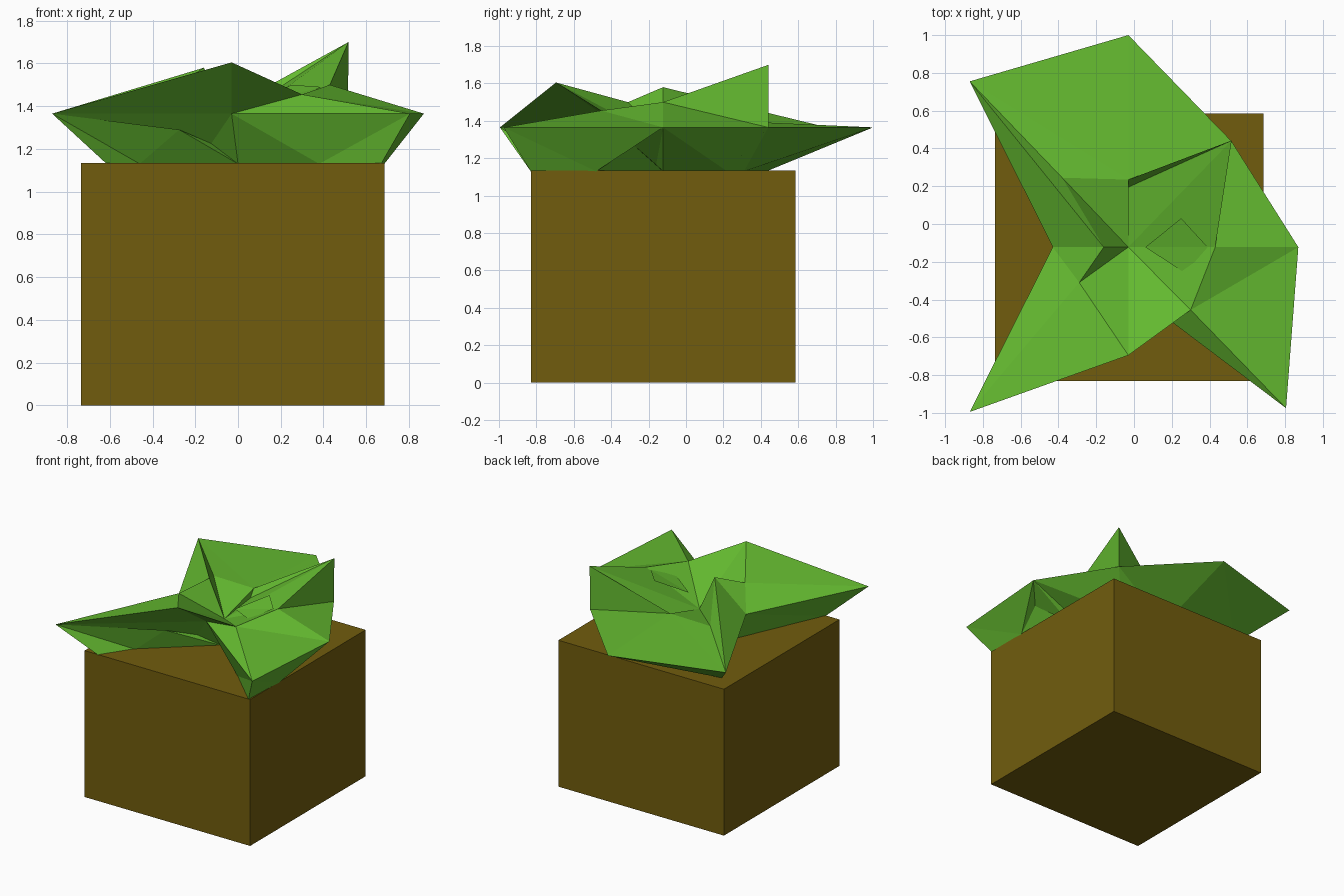
import bpy
import bmesh

default = bpy.data.objects.get("Cube")
if default:
    bpy.data.objects.remove(default, do_unlink=True)


def flat_material(name, color):
    mat = bpy.data.materials.new(name)
    mat.use_nodes = True
    mat.diffuse_color = (*color, 1)
    shader = next(n for n in mat.node_tree.nodes if n.type == "BSDF_PRINCIPLED")
    shader.inputs["Base Color"].default_value = (*color, 1)
    shader.inputs["Roughness"].default_value = 0.9
    return mat


def make_object(name, bm, mat):
    mesh = bpy.data.meshes.new(name)
    bmesh.ops.recalc_face_normals(bm, faces=bm.faces[:])
    bm.to_mesh(mesh)
    bm.free()
    mesh.materials.append(mat)
    obj = bpy.data.objects.new(name, mesh)
    bpy.context.collection.objects.link(obj)


def ring(bm, points, height=None):
    return [bm.verts.new(p if height is None else (*p, height)) for p in points]


def fan(bm, hub, *edge):
    for a, b in zip(edge, edge[1:]):
        bm.faces.new((hub, a, b))


brown = flat_material("earth_brown", (0.165, 0.108, 0.004))
green = flat_material("leaf_green", (0.13, 0.5, 0.03))

# Planter box
CENTER_X, CENTER_Y, TOP, RIM = -0.025, -0.1225, 1.135, 1.365
FOOT = TOP - 0.005
bm = bmesh.new()
bmesh.ops.create_cube(bm, size=1)
bmesh.ops.scale(bm, vec=(1.42, 1.415, TOP), verts=bm.verts[:])
bmesh.ops.translate(bm, vec=(CENTER_X, CENTER_Y, TOP / 2), verts=bm.verts[:])
make_object("planter_box", bm, brown)

# Leaf crown: a crumpled eight-sided shell, rings run counter-clockwise from +x
bm = bmesh.new()
upper = ring(bm, [(0.43, CENTER_Y, 1.5), (0.517, 0.442, 1.7), (-0.03, 0.235, 1.4),
                  (-0.38, 0.245, 1.4), (-0.16, CENTER_Y, 1.58), (-0.29, -0.31, 1.5),
                  (-0.03, -0.695, 1.605), (0.3, -0.455, 1.455)])
rim = ring(bm, [(0.87, CENTER_Y), (0.515, 0.44), (-0.03, 1), (-0.87, 0.755),
                (-0.43, CENTER_Y), (-0.87, -0.995), (-0.03, -0.345), (0.805, -0.975)], RIM)
base = ring(bm, [(0.35, CENTER_Y), (0.3, 0.22), (-0.03, 0.31), (-0.61, 0.43),
                 (-0.3, CENTER_Y), (-0.615, -0.83), (0, -0.2), (0.67, -0.83)], FOOT)

# Upper leaf faces, each folded along one diagonal
rising_folds = {0, 2, 7}
for i in range(8):
    j = (i + 1) % 8
    if i in rising_folds:
        fan(bm, upper[i], upper[j], rim[j], rim[i])
    else:
        fan(bm, upper[j], upper[i], rim[i], rim[j])

# Undersides of the leaves, tapering into the box
for i in range(5):
    fan(bm, rim[i], rim[i + 1], base[i + 1], base[i])

# Torn undersides at the front and the left side
front_fold, front_notch, side_fold, side_notch = ring(bm, [
    (-0.125, -0.318, 1.225), (-0.275, -0.5, 1.29),
    (0.5, -0.16, 1.165), (0.72, -0.28, 1.27)])
front_foot, corner_foot, side_foot = ring(bm, [
    (-0.46, -0.6), (0.38, -0.55), (0.685, -0.48)], FOOT)
fan(bm, rim[5], rim[6], front_fold, front_notch, front_foot, base[5])
fan(bm, base[6], front_foot, front_notch, front_fold, rim[6], corner_foot)
fan(bm, rim[7], rim[6], corner_foot, base[7])
fan(bm, rim[0], rim[7], side_foot, side_notch, side_fold, base[0])
fan(bm, side_foot, base[7], rim[7])
fan(bm, base[0], side_fold, side_notch, side_foot)

# Sunken middle of the crown
pit, lip = ring(bm, [(-0.03, CENTER_Y, 1.3), (-0.03, 0.195, 1.34)])
fan(bm, upper[1], upper[2], lip)
fan(bm, pit, lip, *upper[2:], upper[0], upper[1], lip)
make_object("leaf_crown", bm, green)

# Small inner leaf lying against the left side of the crown
bm = bmesh.new()
tip, inner, outer, front = ring(bm, [
    (0.25, 0.03, 1.5), (0.06, CENTER_Y, 1.4), (0.39, CENTER_Y, 1.49), (0.27, -0.26, 1.43)])
fan(bm, inner, tip, outer, front)
make_object("inner_leaf", bm, green)
